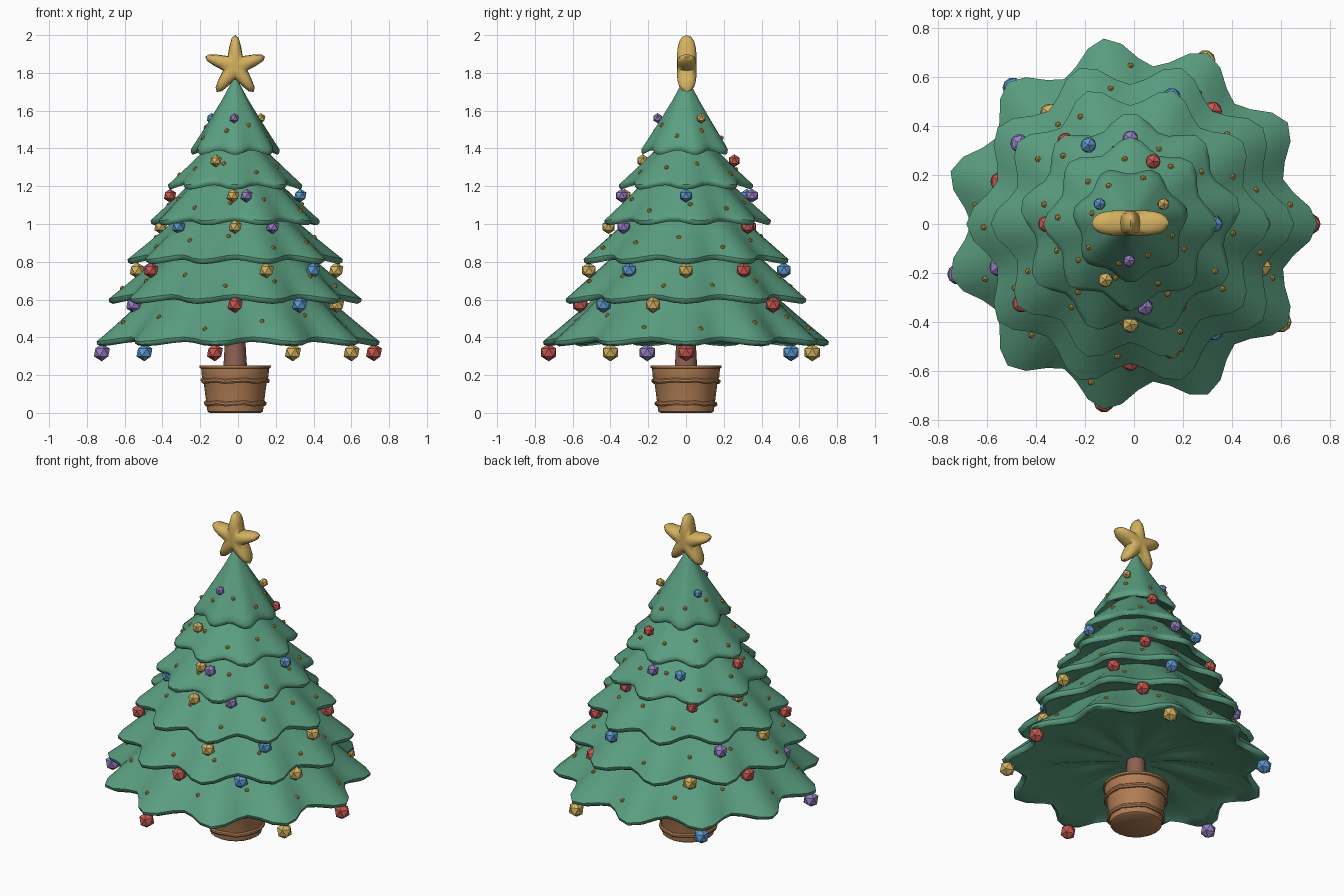
import bpy, bmesh, math
from math import sin, cos, pi, radians

if "Cube" in bpy.data.objects:
    bpy.data.objects.remove(bpy.data.objects["Cube"])

X0 = -0.015  # tree axis


def mat(name, rgb):
    m = bpy.data.materials.new(name)
    m.diffuse_color = (*rgb, 1)
    m.use_nodes = True
    m.node_tree.nodes["Principled BSDF"].inputs["Base Color"].default_value = m.diffuse_color
    return m


GREEN = mat("pine green", (0.102, 0.342, 0.216))
RED = mat("red", (0.578, 0.098, 0.08))
YELLOW = mat("gold", (0.658, 0.445, 0.117))
BLUE = mat("blue", (0.107, 0.314, 0.61))
PURPLE = mat("purple", (0.305, 0.205, 0.546))
LIGHT = mat("amber light", (0.658, 0.342, 0.048))
POT = mat("pot brown", (0.445, 0.209, 0.089))
BARK = mat("bark brown", (0.262, 0.117, 0.08))


def finish(name, bm, material, smooth=None):
    bmesh.ops.recalc_face_normals(bm, faces=bm.faces)
    me = bpy.data.meshes.new(name)
    bm.to_mesh(me)
    bm.free()
    ob = bpy.data.objects.new(name, me)
    bpy.context.collection.objects.link(ob)
    me.materials.append(material)
    if smooth:
        bpy.ops.object.select_all(action='DESELECT')
        ob.select_set(True)
        bpy.context.view_layer.objects.active = ob
        bpy.ops.object.shade_smooth_by_angle(angle=radians(smooth))
    return ob


def loft(name, rings, material, smooth):
    """Skin a list of closed rings and close both ends with a fan."""
    bm = bmesh.new()
    rows = [[bm.verts.new(p) for p in ring] for ring in rings]
    n = len(rows[0])
    for a, b in zip(rows, rows[1:]):
        for i in range(n):
            j = (i + 1) % n
            bm.faces.new((a[i], a[j], b[j], b[i]))
    for row, ring in ((rows[0], rings[0]), (rows[-1], rings[-1])):
        c = bm.verts.new([sum(p[k] for p in ring) / n for k in range(3)])
        for i in range(n):
            bm.faces.new((row[i], row[(i + 1) % n], c))
    return finish(name, bm, material, smooth)


def lathe(name, profile, sides, material, smooth=40, wobble=0.0):
    rings = []
    for k, (r, z) in enumerate(profile):
        rings.append([(X0 + r * cos(2 * pi * i / sides), r * sin(2 * pi * i / sides),
                       z + (wobble * sin(i * 2.1) if 0.02 < z < 0.2 else 0))
                      for i in range(sides)])
    return loft(name, rings, material, smooth)


# --- foliage tiers: tips, phase, tip radius, lip height, top radius, top height
TIERS = [(11, 0, 0.765, 0.375, 0.42, 0.68),
         (10, 0, 0.67, 0.60, 0.35, 0.88),
         (10, 0, 0.57, 0.81, 0.26, 1.08),
         (9, 0.25, 0.455, 1.015, 0.19, 1.27),
         (8, 0, 0.355, 1.205, 0.11, 1.45),
         (7, 0.25, 0.24, 1.39, 0.012, 1.765)]


def tier_point(tier, s, ang, scale=1.0, dz=0.0):
    n, phase, R, z0, rt, zt = tier
    w = cos(n * ang - 2 * pi * phase)
    r = rt + (R - rt) * (1 - s) ** 1.12
    r *= scale * (1 - 0.15 * (1 - s) * (1 - w) / 2)
    z = z0 + 0.015 + (zt - z0 - 0.015) * s - 0.012 * w * (1 - s) ** 2 + dz
    return (X0 + r * cos(ang), r * sin(ang), z)


for t, tier in enumerate(TIERS):
    n = tier[0] * 6
    angs = [2 * pi * i / n for i in range(n)]
    # underside, rolled lip, then the sloping outer shell
    layers = [(0, 0.35, 0.03), (0, 0.88, 0.0), (0, 0.965, -0.026), (0, 0.995, -0.016)]
    layers += [(s, 1, 0) for s in (0, 0.08, 0.25, 0.45, 0.7, 1)]
    rings = [[tier_point(tier, s, a, sc, dz) for a in angs] for s, sc, dz in layers]
    loft("foliage_tier_%d" % (t + 1), rings, GREEN, 50)

# --- trunk
lathe("trunk", [(0.068, 0.18), (0.06, 0.28), (0.052, 0.42), (0.05, 0.5)], 10, BARK)

# --- pot, open at the top, with two rope-like hoops
lathe("pot", [(0.135, 0.0), (0.147, 0.008), (0.168, 0.17), (0.176, 0.19), (0.180, 0.235),
              (0.188, 0.238), (0.189, 0.25), (0.165, 0.25), (0.158, 0.2)], 20, POT, 35)
for name, r, z in (("pot_hoop_lower", 0.155, 0.05), ("pot_hoop_upper", 0.172, 0.17)):
    lathe(name, [(r - 0.02, z - 0.012), (r + 0.004, z - 0.013), (r + 0.011, z - 0.004),
                 (r + 0.010, z + 0.006), (r + 0.003, z + 0.012), (r - 0.02, z + 0.012)],
          20, POT, 35, 0.004)

# --- puffy star on top
outline = []
for k in range(5):
    for d, r in ((-36, 0.068), (-17, 0.108), (-7, 0.152), (0, 0.166), (7, 0.152), (17, 0.108)):
        outline.append((radians(90 + 72 * k + d), r))
rings = []
for s, side in [(v, -1) for v in (0.25, 0.55, 0.8, 0.94)] + [(1, 1)] + \
               [(v, 1) for v in (0.94, 0.8, 0.55, 0.25)]:
    y = side * 0.052 * math.sqrt(max(0, 1 - s ** 4))
    rings.append([(X0 + r * s * cos(a), y + 0.004, 1.834 + r * s * sin(a)) for a, r in outline])
loft("star", rings, YELLOW, 60)


def ball(name, loc, r, material):
    bm = bmesh.new()
    bmesh.ops.create_icosphere(bm, subdivisions=1, radius=r)
    bmesh.ops.translate(bm, verts=bm.verts, vec=loc)
    return finish(name, bm, material)


# --- baubles: per row height, size, then (angle, radius, colour)
R_, Y_, B_, P_ = RED, YELLOW, BLUE, PURPLE
ROWS = [
    (0.32, 0.047, [(65.4 * k, 0.735, c) for k, c in enumerate((R_, Y_, B_, P_, R_, Y_))]),
    (0.573, 0.044, [(-90, 0.56, R_), (-52, 0.555, B_), (-18, 0.565, Y_), (198, 0.565, P_),
                    (54, 0.57, R_), (126, 0.56, Y_), (162, 0.56, R_)]),
    (0.755, 0.042, [(0, 0.535, Y_), (36, 0.52, R_), (72, 0.545, B_), (144, 0.56, P_),
                    (180, 0.52, Y_), (216, 0.55, R_), (-72, 0.54, Y_), (-36, 0.51, B_)]),
    (0.985, 0.038, [(-90, 0.41, Y_), (-59, 0.385, P_), (219, 0.385, B_), (58, 0.385, R_),
                    (128, 0.43, R_), (170, 0.4, Y_)]),
    (1.15, 0.036, [(180, 0.345, R_), (0, 0.345, B_), (-80, 0.345, P_), (-92, 0.325, Y_),
                   (118, 0.365, B_), (90, 0.35, P_)]),
    (1.335, 0.034, [(-114, 0.25, Y_), (70, 0.272, R_)]),
    (1.56, 0.027, [(-92, 0.15, P_), (147, 0.15, B_), (31, 0.158, Y_)])]
for z, size, items in ROWS:
    for a, r, c in items:
        a = radians(a)
        ball("bauble", (X0 + r * cos(a), r * sin(a), z), size, c)

# --- tiny string lights zigzagging over every tier
for t, tier in enumerate(TIERS):
    count = (13, 13, 12, 11, 9, 8)[t]
    for k in range(count):
        s = (0.2, 0.32, 0.42)[k % 3] * (1, 1, 1, 1, 1, 0.75)[t]
        a = 2 * pi * (k + 0.3 * t) / count + 0.12
        ball("string_light", tier_point(tier, s, a), 0.0135, LIGHT)
